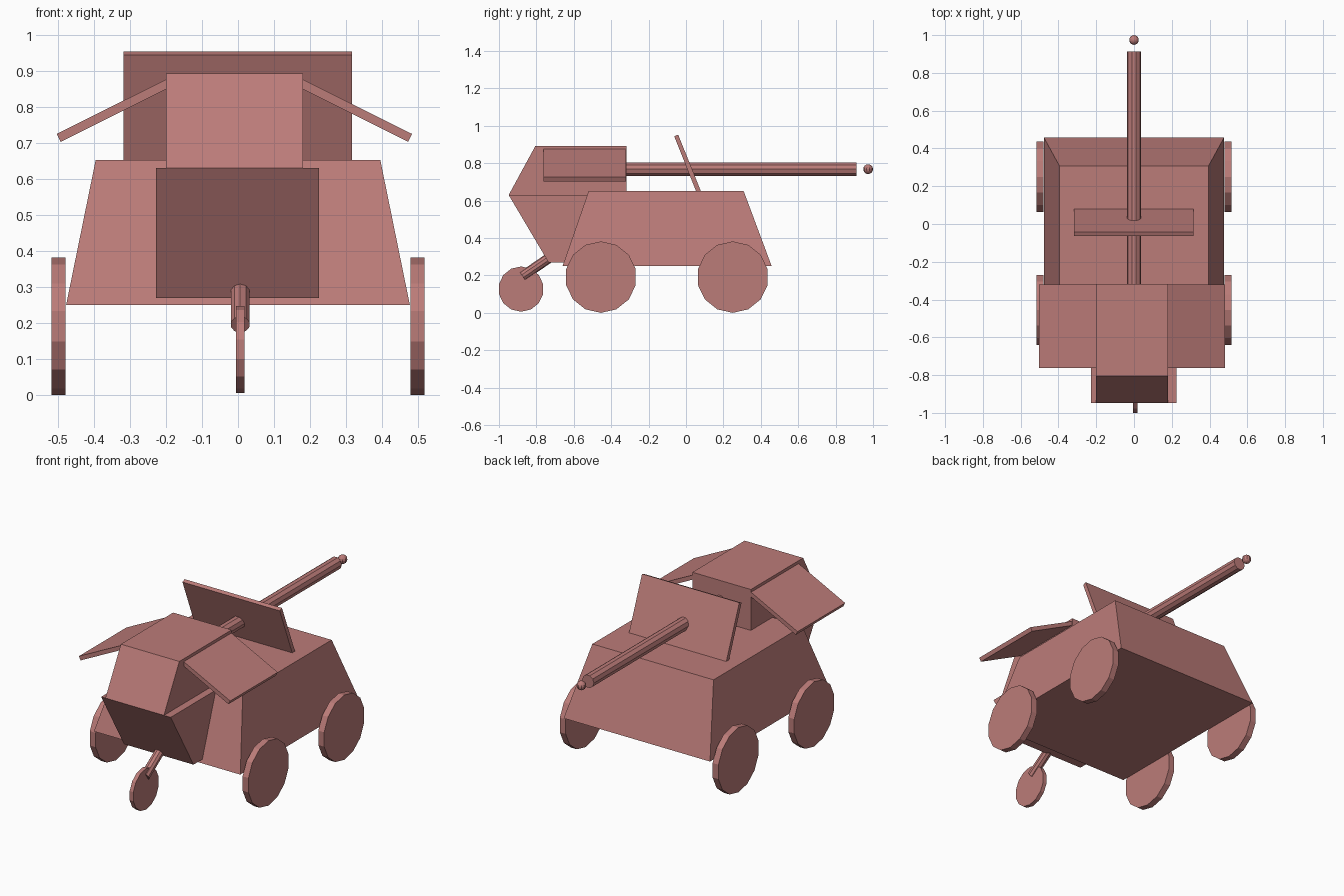
import bpy, bmesh
from math import pi
from mathutils import Vector, Matrix

if "Cube" in bpy.data.objects:
    bpy.data.objects.remove(bpy.data.objects["Cube"])

paint = bpy.data.materials.new("dusty_red")
paint.diffuse_color = (0.5, 0.2, 0.19, 1)
paint.use_nodes = True
paint.node_tree.nodes["Principled BSDF"].inputs["Base Color"].default_value = paint.diffuse_color


def finish(name, bm):
    bmesh.ops.recalc_face_normals(bm, faces=bm.faces)
    mesh = bpy.data.meshes.new(name)
    bm.to_mesh(mesh)
    bm.free()
    mesh.materials.append(paint)
    ob = bpy.data.objects.new(name, mesh)
    bpy.context.collection.objects.link(ob)
    return ob


def prism(name, profile, axis, start, end):
    """Extrude a 2D profile: (y, z) along x, or (x, z) along y."""
    bm = bmesh.new()
    place = (lambda p, d: (d, p[0], p[1])) if axis == 'X' else (lambda p, d: (p[0], d, p[1]))
    face = bm.faces.new([bm.verts.new(place(p, start)) for p in profile])
    ext = bmesh.ops.extrude_face_region(bm, geom=[face])
    shift = Vector(place((0, 0), end - start))
    bmesh.ops.translate(bm, vec=shift,
                        verts=[g for g in ext["geom"] if isinstance(g, bmesh.types.BMVert)])
    return finish(name, bm)


def rod(name, a, b, radius, sides, spin=0.0):
    """Cylinder from point a to point b."""
    a, b = Vector(a), Vector(b)
    d = b - a
    bm = bmesh.new()
    turn = d.to_track_quat('Z', 'Y').to_matrix().to_4x4()
    bmesh.ops.create_cone(bm, cap_ends=True, segments=sides, radius1=radius, radius2=radius,
                          depth=d.length,
                          matrix=Matrix.Translation((a + b) / 2) @ turn @ Matrix.Rotation(spin, 4, 'Z'))
    return finish(name, bm)


def wheel(name, x, y, z, radius, width):
    """14-sided disc with its axle along x and a corner at the top."""
    bm = bmesh.new()
    bmesh.ops.create_cone(bm, cap_ends=True, segments=14, radius1=radius, radius2=radius, depth=width)
    ob = finish(name, bm)
    top = max((v.co for v in ob.data.vertices), key=lambda c: c.y)
    align = Matrix.Rotation(0 if abs(top.x) < 1e-4 else pi / 14, 4, 'Z')
    axle = Matrix(((0, 0, 1, 0), (1, 0, 0, 0), (0, 1, 0, 0), (0, 0, 0, 1)))
    ob.data.transform(Matrix.Translation((x, y, z)) @ axle @ align)
    return ob


# Hull: tapered block
bm = bmesh.new()
rings = []
for hx, y0, y1, z in ((0.477, -0.66, 0.458, 0.25), (0.395, -0.52, 0.308, 0.652)):
    rings.append([bm.verts.new(p) for p in
                  ((-hx, y0, z), (hx, y0, z), (hx, y1, z), (-hx, y1, z))])
bm.faces.new(rings[0])
bm.faces.new(rings[1])
for i in range(4):
    j = (i + 1) % 4
    bm.faces.new((rings[0][i], rings[0][j], rings[1][j], rings[1][i]))
finish("hull", bm)

# Head: upper cab and wider jaw
prism("head_upper", [(-0.948, 0.63), (-0.805, 0.893), (-0.318, 0.893), (-0.318, 0.63)], 'X', -0.2, 0.181)
prism("head_jaw", [(-0.948, 0.63), (-0.735, 0.27), (-0.56, 0.27), (-0.50, 0.63)], 'X', -0.228, 0.225)

# Drooping side flaps
for side, label in ((1, "right"), (-1, "left")):
    pts = [(0.16, 0.891), (0.493, 0.725), (0.482, 0.703), (0.15, 0.869)]
    prism("side_flap_" + label, [(side * x - 0.01, z) for x, z in pts], 'Y', -0.763, -0.32)

# Gun shield leaning forward
prism("gun_shield", [(0.058, 0.64), (0.084, 0.64), (-0.042, 0.953), (-0.063, 0.944)], 'X', -0.318, 0.316)

# Gun barrel and muzzle ball
rod("gun_barrel", (0, -0.34, 0.768), (0, 0.912, 0.768), 0.038, 10, pi / 2)
bm = bmesh.new()
bmesh.ops.create_uvsphere(bm, u_segments=10, v_segments=8, radius=0.026,
                          matrix=Matrix.Translation((0, 0.974, 0.768)))
finish("muzzle_ball", bm)

# Road wheels
for side, label in ((1, "right"), (-1, "left")):
    for y, end in ((-0.455, "front"), (0.25, "rear")):
        wheel(f"{end}_wheel_{label}", side * 0.498, y, 0.191, 0.191, 0.038)

# Nose wheel and strut
wheel("nose_wheel", 0.006, -0.882, 0.127, 0.121, 0.024)
rod("nose_strut", (0.006, -0.69, 0.322), (0.006, -0.874, 0.196), 0.027, 10)
